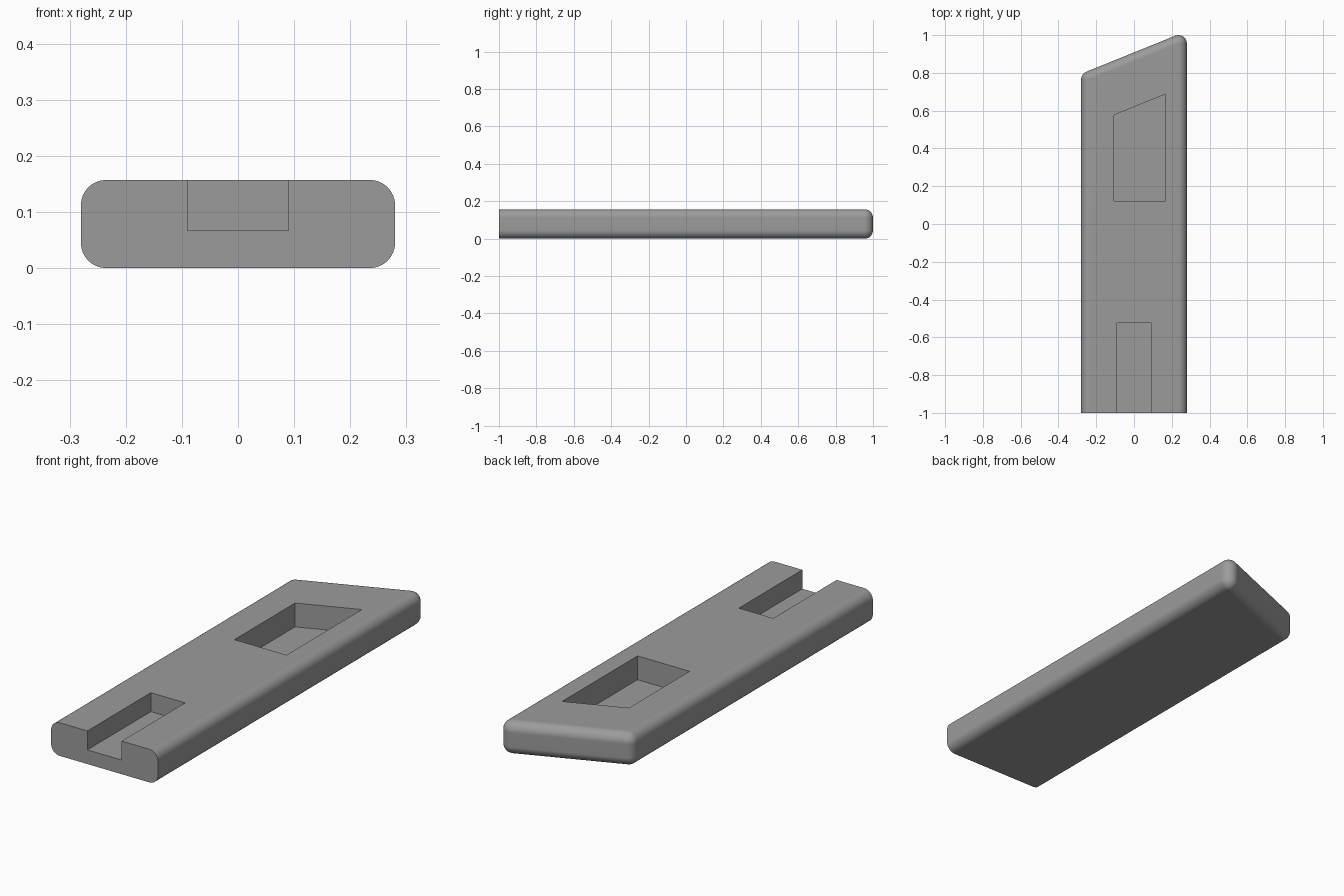
import bpy, bmesh, math

if "Cube" in bpy.data.objects:
    bpy.data.objects.remove(bpy.data.objects["Cube"])

R = 0.045            # edge rounding
HX, H = 0.28, 0.157  # half width, height
SLOPE = 0.405        # slant of the back end
STEPS = 8

grey = bpy.data.materials.new("mid_grey")
grey.diffuse_color = (0.33, 0.33, 0.33, 1)
grey.use_nodes = True
grey.node_tree.nodes["Principled BSDF"].inputs["Base Color"].default_value = grey.diffuse_color


def make_object(name, bm):
    bmesh.ops.recalc_face_normals(bm, faces=bm.faces)
    mesh = bpy.data.meshes.new(name)
    bm.to_mesh(mesh)
    bm.free()
    mesh.materials.append(grey)
    obj = bpy.data.objects.new(name, mesh)
    bpy.context.collection.objects.link(obj)
    return obj


def loft(name, rings):
    """Skin a stack of equal-length rings and cap both ends."""
    bm = bmesh.new()
    loops = [[bm.verts.new(p) for p in ring] for ring in rings]
    n = len(loops[0])
    for a, b in zip(loops, loops[1:]):
        for i in range(n):
            j = (i + 1) % n
            bm.faces.new((a[i], a[j], b[j], b[i]))
    bm.faces.new(loops[0][::-1])
    bm.faces.new(loops[-1])
    bmesh.ops.remove_doubles(bm, verts=bm.verts, dist=1e-5)
    return make_object(name, bm)


def prism(name, outline, z0, z1):
    return loft(name, [[(x, y, z) for x, y in outline] for z in (z0, z1)])


# Plan outline as arc centres with outward directions; the front stays square
xc, yc = HX - R, 1 - R
yl = yc - 2 * xc * SLOPE
normal = math.pi / 2 + math.atan(SLOPE)
outline = [(-xc, -1, math.pi), (xc, -1, 0)]
outline += [(xc, yc, normal * i / STEPS) for i in range(STEPS + 1)]
outline += [(-xc, yl, normal + (math.pi - normal) * i / STEPS) for i in range(STEPS + 1)]

# Rounded edge profile from bottom to top: (reach beyond the arc centres, height)
quarter = [math.pi / 2 * i / STEPS for i in range(STEPS + 1)]
profile = [(R * math.sin(a), R - R * math.cos(a)) for a in quarter]
profile += [(reach, H - z) for reach, z in reversed(profile)]

body = loft("body", [[(x + r * math.cos(a), y + r * math.sin(a), z)
                      for x, y, a in outline] for r, z in profile])

# Slanted pocket and open front slot
pocket = prism("pocket_cutter", [(-0.105, 0.123), (0.168, 0.123),
                                 (0.168, 0.688), (-0.105, 0.577)], 0.044, 0.3)
slot = prism("slot_cutter", [(-0.09, -1.2), (0.09, -1.2),
                             (0.09, -0.525), (-0.09, -0.525)], 0.067, 0.3)
bpy.context.view_layer.objects.active = body
body.select_set(True)
for cutter in (pocket, slot):
    cut = body.modifiers.new("cut", 'BOOLEAN')
    cut.operation = 'DIFFERENCE'
    cut.solver = 'EXACT'
    cut.object = cutter
    bpy.ops.object.modifier_apply(modifier=cut.name)
    bpy.data.objects.remove(cutter)

# Smooth fillets with flat faces kept flat
bpy.ops.object.shade_smooth_by_angle(angle=math.radians(30))
weighted = body.modifiers.new("weighted_normals", 'WEIGHTED_NORMAL')
weighted.keep_sharp = True
